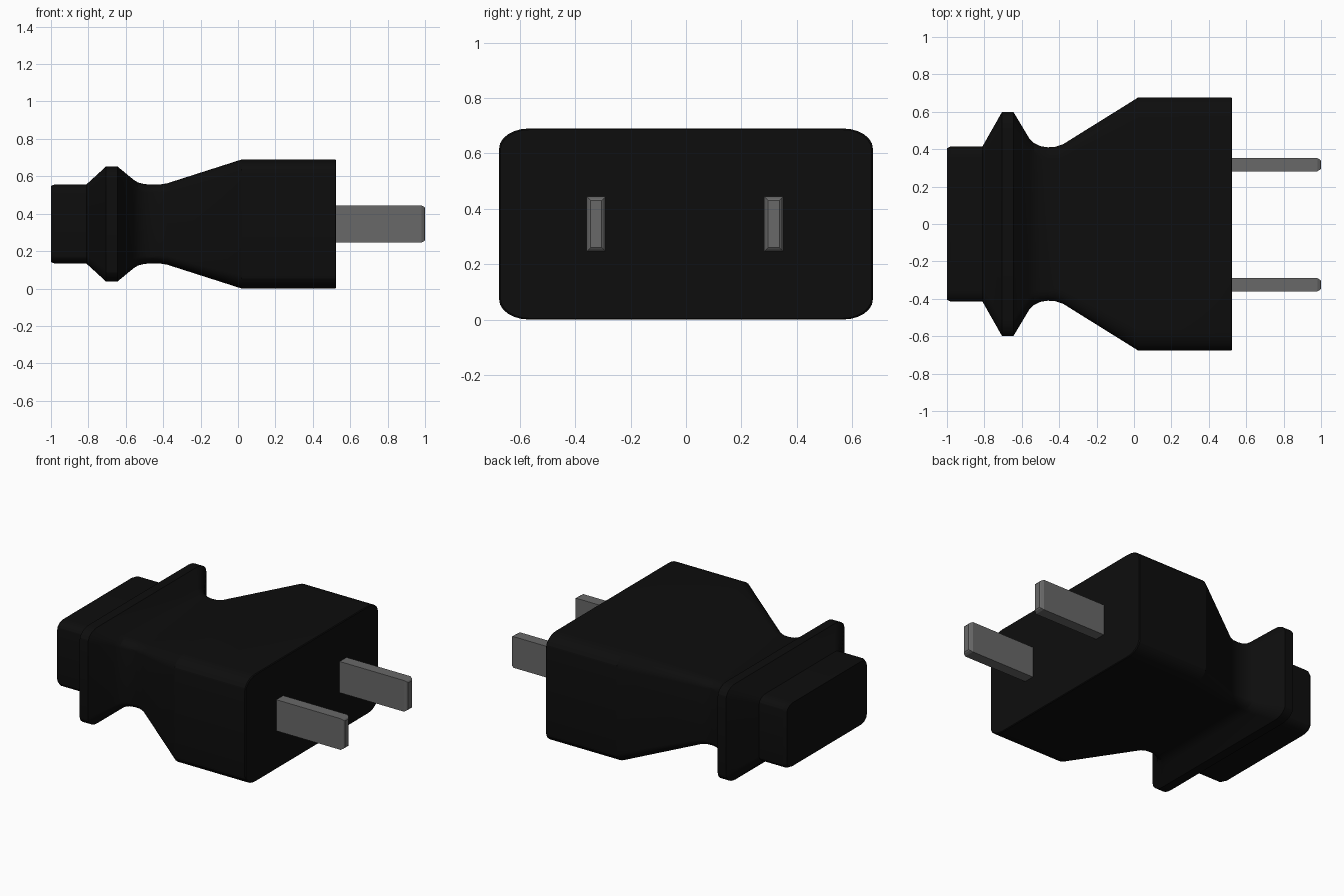
import bpy, bmesh, math
from mathutils import Vector

if "Cube" in bpy.data.objects:
    bpy.data.objects.remove(bpy.data.objects["Cube"], do_unlink=True)

MID_Z = 0.345


def make_material(name, grey):
    mat = bpy.data.materials.new(name)
    mat.use_nodes = True
    colour = (grey, grey, grey, 1)
    mat.diffuse_color = colour
    mat.node_tree.nodes["Principled BSDF"].inputs["Base Color"].default_value = colour
    return mat


def rounded_section(x, half_y, half_z, steps=6):
    """Rounded rectangle across x, with elliptical corners in proportion."""
    ry, rz = half_y * 0.16, half_z * 0.21
    points = []
    for quarter, (sy, sz) in enumerate([(1, 1), (-1, 1), (-1, -1), (1, -1)]):
        for i in range(steps + 1):
            a = (quarter + i / steps) * math.pi / 2
            points.append(Vector((x, sy * (half_y - ry) + ry * math.cos(a),
                                  MID_Z + sz * (half_z - rz) + rz * math.sin(a))))
    return points


def loft(name, sections, mat):
    """Skin a row of closed sections and cap both ends."""
    bm = bmesh.new()
    rings = [[bm.verts.new(p) for p in s] for s in sections]
    n = len(rings[0])
    for a, b in zip(rings, rings[1:]):
        for i in range(n):
            j = (i + 1) % n
            bm.faces.new((a[i], a[j], b[j], b[i]))
    bm.faces.new(rings[0])
    bm.faces.new(rings[-1])
    bmesh.ops.recalc_face_normals(bm, faces=bm.faces)
    mesh = bpy.data.meshes.new(name)
    bm.to_mesh(mesh)
    bm.free()
    mesh.materials.append(mat)
    obj = bpy.data.objects.new(name, mesh)
    bpy.context.collection.objects.link(obj)
    bpy.ops.object.select_all(action="DESELECT")
    obj.select_set(True)
    bpy.context.view_layer.objects.active = obj
    bpy.ops.object.shade_smooth_by_angle(angle=math.radians(20))
    return obj


def blade_section(x, y, half_y, half_z):
    return [Vector((x, y + sy * half_y, MID_Z + sz * half_z))
            for sy, sz in [(1, 1), (-1, 1), (-1, -1), (1, -1)]]


black = make_material("black plastic", 0.004)
metal = make_material("grey metal", 0.14)

# Housing: tail, raised collar, narrow neck and flared head (x, half width, half height)
profile = [
    (-1.0, 0.405, 0.203), (-0.98, 0.415, 0.212), (-0.81, 0.415, 0.212),
    (-0.705, 0.60, 0.308), (-0.645, 0.60, 0.308), (-0.56, 0.458, 0.238),
    (-0.535, 0.433, 0.222), (-0.50, 0.416, 0.213), (-0.46, 0.41, 0.211),
    (-0.42, 0.413, 0.211), (-0.38, 0.426, 0.217), (0.02, 0.675, 0.345),
    (0.52, 0.675, 0.345), (0.525, 0.67, 0.341),
]
loft("plug_housing", [rounded_section(*p) for p in profile], black)

# Two contact blades with chamfered tips
for side, y in (("left", 0.317), ("right", -0.325)):
    loft(side + "_blade", [
        blade_section(0.50, y, 0.035, 0.10),
        blade_section(0.98, y, 0.035, 0.10),
        blade_section(0.995, y, 0.027, 0.092),
        blade_section(1.0, y, 0.02, 0.085),
    ], metal)
